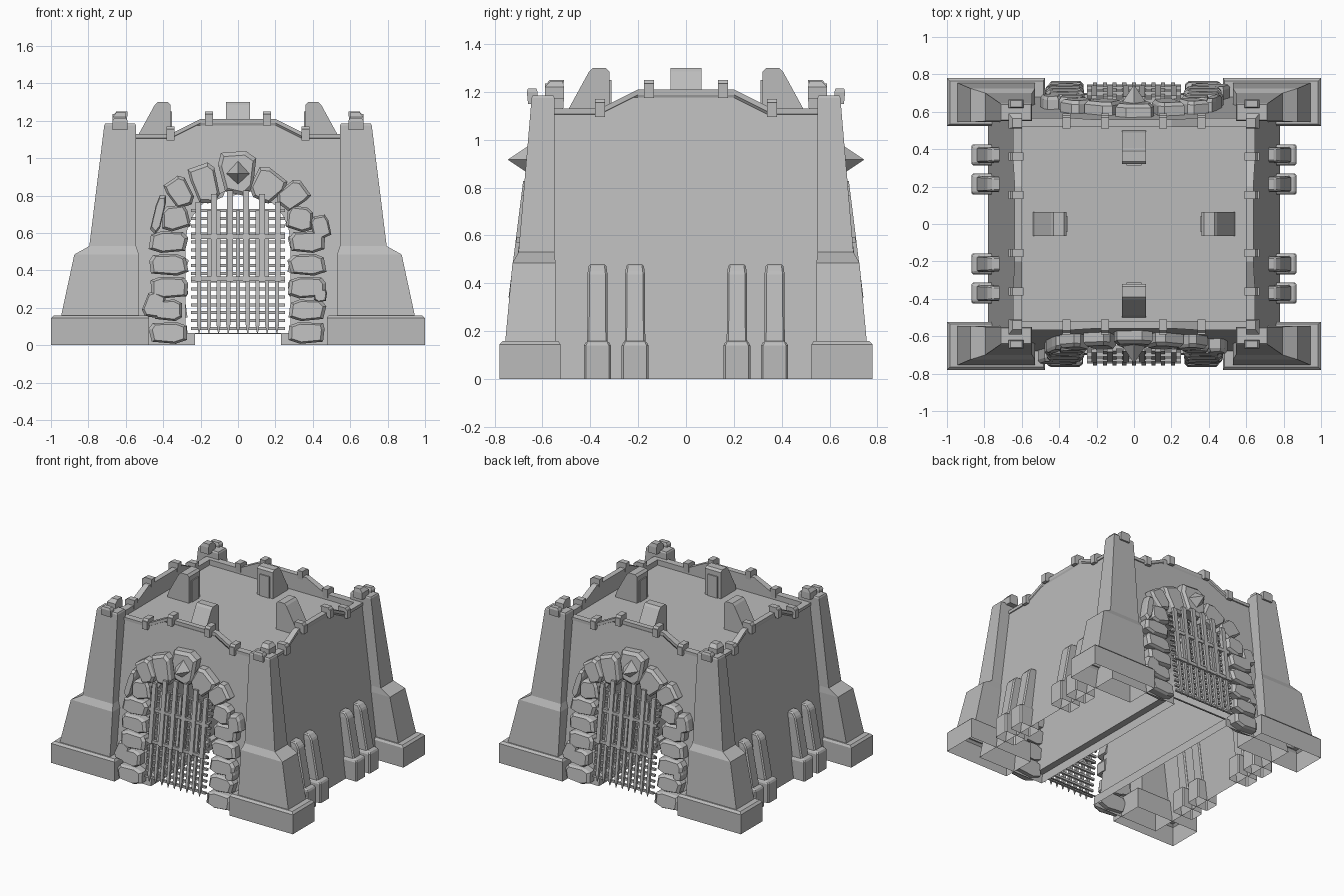
import bpy, math, random
from mathutils import Vector, Matrix

random.seed(4)
cube = bpy.data.objects.get("Cube")
if cube:
    bpy.data.objects.remove(cube)

stone_mat = bpy.data.materials.new("grey_stone")
stone_mat.use_nodes = True
GREY = (0.5, 0.5, 0.5, 1)
stone_mat.diffuse_color = GREY
stone_mat.node_tree.nodes["Principled BSDF"].inputs["Base Color"].default_value = GREY

SLOPE = 0.125            # outward lean of the walls per unit of height
RIM, TOP, ROOF = 1.12, 1.2, 1.09
SILL = 0.065
HX, HY = 0.64, 0.56      # half sizes of the body at rim height


def make(name, verts, faces, mirror="", turn=False, bevel=0):
    """Mesh object; optional bevel, mirroring or a copy turned half round."""
    me = bpy.data.meshes.new(name)
    me.from_pydata(verts, [], faces)
    me.materials.append(stone_mat)
    ob = bpy.data.objects.new(name, me)
    bpy.context.collection.objects.link(ob)
    if bevel:
        ob.modifiers.new("bevel", "BEVEL").width = bevel
    if mirror:
        mod = ob.modifiers.new("mirror", "MIRROR")
        mod.use_axis = ("x" in mirror, "y" in mirror, False)
    if turn:
        twin = bpy.data.objects.new("back_" + name, me)
        twin.rotation_euler.z = math.pi
        bpy.context.collection.objects.link(twin)
    return ob


def loft(rings, bottom=True):
    """Faces joining equal rings of points, with end caps."""
    n = len(rings[0])
    verts = [p for r in rings for p in r]
    faces = [(k * n + i, k * n + (i + 1) % n, (k + 1) * n + (i + 1) % n, (k + 1) * n + i)
             for k in range(len(rings) - 1) for i in range(n)]
    faces.append(tuple(range(len(verts) - n, len(verts))))
    if bottom:
        faces.append(tuple(reversed(range(n))))
    return verts, faces


def rect(x0, x1, y0, y1, z):
    return [(x0, y0, z), (x1, y0, z), (x1, y1, z), (x0, y1, z)]


def box(x0, x1, y0, y1, z0, z1):
    return loft([rect(x0, x1, y0, y1, z0), rect(x0, x1, y0, y1, z1)])


def merge(parts):
    verts, faces = [], []
    for v, f in parts:
        faces += [tuple(i + len(verts) for i in face) for face in f]
        verts += v
    return verts, faces


def front_y(z):
    return -HY - SLOPE * (RIM - z)


def crest(half):
    """Stepped wall top, running from -half to half."""
    right = [(0.2, TOP), (0.36, RIM), (half, RIM)]
    return [(-u, z) for u, z in reversed(right)] + right


# Sloped walls: front and back have an arched opening, sides are plain
def wall(name, half, dist, opening, angle):
    spread = SLOPE * RIM
    outline = [(half + spread, 0)] + crest(half)[::-1] + [(-half - spread, 0)]
    outline += opening
    verts = [(u, -dist - SLOPE * (RIM - z), z) for u, z in outline]
    ob = make(name, verts, [tuple(range(len(verts)))])
    ob.rotation_euler.z = angle
    # Parapet back and overhanging rim
    rings = []
    for u, z in crest(half):
        y = -dist - SLOPE * (RIM - z)
        rings.append([(u, y - 0.008, z - 0.012), (u, y - 0.008, z + 0.01),
                      (u, 0.042 - dist, z + 0.01), (u, 0.042 - dist, ROOF)])
    rim = make(name + "_parapet", *loft(rings))
    rim.rotation_euler.z = angle


arch = [(0.28 * math.cos(a), 0.55 + 0.28 * math.sin(a))
        for a in [math.pi * (1 - i / 12) for i in range(13)]]
gateway = [(-0.23, 0), (-0.23, SILL), (-0.28, SILL)] + arch
gateway += [(0.28, SILL), (0.23, SILL), (0.23, 0)]
wall("front_wall", HX, HY, gateway, 0)
wall("back_wall", HX, HY, gateway, math.pi)
wall("left_wall", HY, HX, [], math.pi / 2)
wall("right_wall", HY, HX, [], -math.pi / 2)
make("roof", rect(-HX + 0.02, HX - 0.02, -HY + 0.02, HY - 0.02, ROOF), [(0, 1, 2, 3)])

# Vaulted passage joining the two gateways, open underneath
n = len(gateway)
make("passage", [(x, s * front_y(z), z) for s in (1, -1) for x, z in gateway],
     [(i, i + 1, n + i + 1, n + i) for i in range(n - 1)])

# Corner towers: plinth, sloped lower stage, slim upper stage
tower = [(0.475, 1, 0.525, 0.78, 0), (0.475, 1, 0.525, 0.78, 0.145),
         (0.485, 0.985, 0.535, 0.765, 0.16), (0.53, 0.945, 0.545, 0.755, 0.16),
         (0.53, 0.875, 0.545, 0.725, 0.485), (0.545, 0.795, 0.55, 0.7, 0.53),
         (0.545, 0.715, 0.55, 0.645, 1.175), (0.55, 0.71, 0.555, 0.64, 1.185)]
make("corner_towers", *loft([rect(*t) for t in tower], False), mirror="xy")
make("tower_caps", *merge([
    loft([rect(0.59, 0.67, 0.62, 0.66, 1.15), rect(0.59, 0.67, 0.62, 0.665, 1.2),
          rect(0.6, 0.66, 0.625, 0.66, 1.215)]),
    loft([rect(0.6, 0.67, 0.51, 0.59, 1.17), rect(0.6, 0.67, 0.51, 0.59, 1.22),
          rect(0.6, 0.65, 0.515, 0.565, 1.245)])]), mirror="xy")

# Paired buttresses along the sides
for label, y in (("outer", 0.37), ("inner", 0.213)):
    base = [(0.7, 0.87, 0.056, 0), (0.7, 0.87, 0.056, 0.14), (0.7, 0.86, 0.046, 0.16)]
    fin = [(0.75, 0.84, 0.043, 0.15), (0.715, 0.785, 0.041, 0.445), (0.71, 0.755, 0.036, 0.48)]
    for part, steps in (("feet", base), ("fins", fin)):
        rings = [rect(a, b, y - w, y + w, z) for a, b, w, z in steps]
        make(label + "_buttress_" + part, *loft(rings, False), mirror="xy", bevel=0.008)

# Clips hooked over the rim
for u, z in ((0.36, RIM), (0.155, TOP)):
    def clip(dist):
        prof = [(-0.045, -0.015), (0.025, -0.015), (0.025, 0.03), (0.01, 0.05), (-0.05, 0.05)]
        hook = [(0.005, -0.025), (0.03, -0.025), (0.03, 0.035), (0.005, 0.035)]
        return merge([loft([[(u + s, dist + d, z + h) for d, h in p] for s in (-0.021, 0.021)])
                      for p in (prof, hook)])
    make("front_rim_clips", *clip(HY), mirror="xy")
    v, f = clip(HX)
    make("side_rim_clips", [(b, a, c) for a, b, c in v], f, mirror="xy")

# Wedge merlons on the roof with a raised inner panel
prof = [(0.54, ROOF), (0.53, 1.13), (0.445, 1.285), (0.43, 1.3), (0.375, 1.3), (0.36, 1.285), (0.36, ROOF)]
for label, shift in (("side", 0), ("end", -0.04)):
    v, f = loft([[(d + shift, s, z) for d, z in prof] for s in (-0.065, 0.065)])
    panel = box(0.352 + shift, 0.362 + shift, -0.04, 0.04, ROOF, 1.25)
    v, f = merge([(v, f), panel])
    if label == "end":
        v = [(b, a, c) for a, b, c in v]
    make(label + "_merlons", v, f, mirror="x" if label == "side" else "y")


# Rough arch stones with a chamfered face, leaning with the wall
def rock(cx, cz, w, h, turn=0, taper=0):
    base = [(-0.5, -0.32), (-0.46, 0.34), (-0.22, 0.5), (0.4, 0.46), (0.5, 0.2), (0.46, -0.4), (-0.2, -0.5)]
    spin = Matrix.Rotation(math.radians(turn), 2)
    flip = random.choice((-1, 1))
    shape = []
    for a, b in base:
        a = flip * a + random.uniform(-0.04, 0.04)
        shape.append(spin @ Vector((a * w * (1 + taper * b), b * h)))
    rings = []
    for scale, out in ((1, -0.03), (1, 0.05), (0.82, 0.068)):
        ring = []
        for p in shape:
            x, z = cx + p.x * scale, max(cz + p.y * scale, 0)
            ring.append((x, front_y(z) - out, z))
        rings.append(ring)
    return loft(rings)


rocks = [rock(s * 0.37, 0.065 + 0.1215 * i, 0.2 if s > 0 or i != 1 else 0.15, 0.115)
         for s in (-1, 1) for i in range(5)]
rocks += [rock(*r) for r in [
    (-0.45, 0.215, 0.1, 0.145, -20), (-0.425, 0.7, 0.05, 0.22, -15), (-0.335, 0.68, 0.15, 0.135, 10),
    (-0.31, 0.815, 0.13, 0.17, 30, 0.3), (-0.175, 0.86, 0.145, 0.22, 15, 0.4),
    (0, 0.918, 0.19, 0.24, 0, 0.4), (0.155, 0.85, 0.16, 0.18, -35, 0.4),
    (0.29, 0.8, 0.13, 0.17, -50, 0.3), (0.33, 0.675, 0.15, 0.135, -10),
    (0.44, 0.63, 0.1, 0.13, 15), (0.44, 0.265, 0.07, 0.07)]]
make("arch_stones", *merge(rocks), turn=True)

# Pointed boss on the keystone
r, cz = 0.07, 0.917
make("keystone_boss", [(0, -0.745, cz)] + [(r * c, -0.64, cz + r * s)
     for c, s in ((1, 0), (0, 1), (-1, 0), (0, -1))],
     [(0, 1, 2), (0, 2, 3), (0, 3, 4), (0, 4, 1), (1, 2, 3, 4)], turn=True)


# Portcullis: spiked bars, cross bars and a heavier upper lattice
def gate_y(z):
    return -0.76 + SLOPE * z


def upright(x, w, z0, z1, out, spike=0):
    rings = []
    for z, k in ((z0 - spike, 0.15 if spike else 1), (z0, 1), (z1, 1)):
        y = gate_y(z) - out
        rings.append(rect(x - w * k, x + w * k, y - 0.01 * k, y + 0.01 * k, z))
    return loft(rings)


bars = [upright(0.052 * i, 0.011, 0.11, 0.72, 0, 0.05) for i in range(-4, 5)]
for i in range(-3, 3):
    x = 0.085 * (i + 0.5)
    bars.append(upright(x, 0.016, 0.34, 0.83 - 1.4 * x * x, 0.014))
for i in range(16):
    z = 0.09 + 0.042 * i
    y = gate_y(z) + 0.012
    bars.append(box(-0.25, 0.25, y - 0.008, y + 0.008, z - 0.008, z + 0.008))
for z in (0.355, 0.58):
    bars.append(box(-0.25, 0.25, gate_y(z) - 0.02, gate_y(z), z - 0.012, z + 0.012))
make("portcullis", *merge(bars), turn=True)
make("threshold", *box(-0.23, 0.23, -0.69, -0.68, SILL - 0.006, SILL), turn=True)
